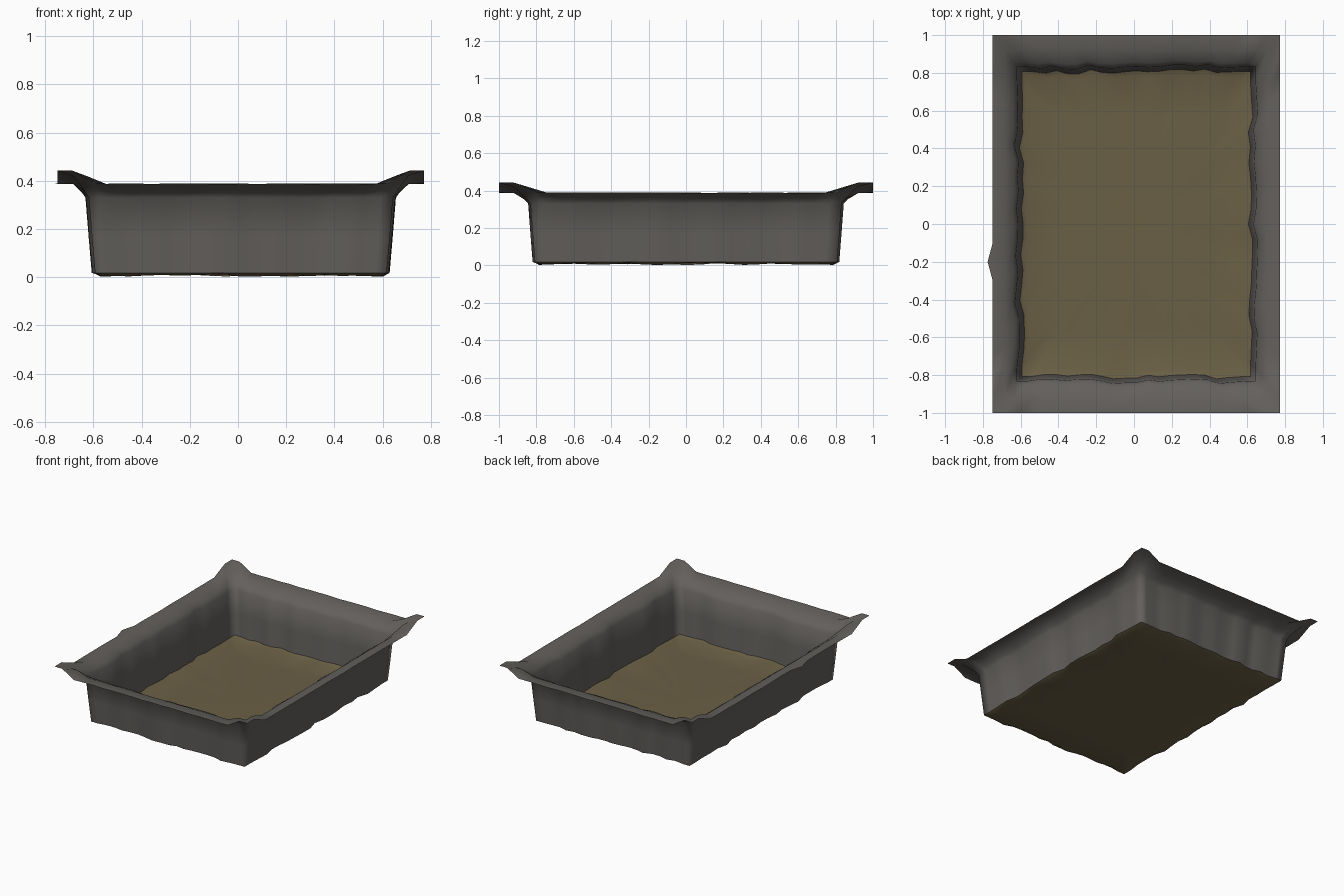
import bpy, bmesh, math, random

if "Cube" in bpy.data.objects:
    bpy.data.objects.remove(bpy.data.objects["Cube"])
random.seed(4)


def material(name, rgb):
    m = bpy.data.materials.new(name)
    m.diffuse_color = (*rgb, 1)
    m.use_nodes = True
    m.node_tree.nodes["Principled BSDF"].inputs["Base Color"].default_value = m.diffuse_color
    return m


grey = material("weathered grey", (0.125, 0.117, 0.108))
brown = material("dull brown", (0.145, 0.116, 0.060))

# Fractions along each side; fine steps allow dents, close steps form the corners
FR = [-1, -0.92] + [i / 10 for i in range(-8, 9)] + [0.92]
CX = 0.012
SIDES = [((0, -1), (1, 0)), ((1, 0), (0, 1)), ((0, 1), (-1, 0)), ((-1, 0), (0, -1))]
dents = [[random.uniform(-1, 1) if abs(f) < 0.85 else 0 for f in FR] for _ in SIDES]


def ring(bm, hx, hy, z, corner_z, wobble=0, zwobble=0, spike=0):
    """One rectangular loop of the tray with hand-beaten dents."""
    out = []
    for s, (n, t) in enumerate(SIDES):
        for k, f in enumerate(FR):
            d = wobble * dents[s][k]
            if abs(f) == 0.8:
                d -= wobble * 0.3
            along = f
            x = n[0] * (hx + d) + t[0] * hx * along
            y = n[1] * (hy + d) + t[1] * hy * along
            zz = corner_z if abs(f) > 0.9 else z + zwobble * random.uniform(-1, 1)
            if spike and s == 3 and f == 0.2:      # bent nick on the left rim
                x -= spike
            out.append(bm.verts.new((x + CX, y, zz)))
    return out


def bridge(bm, a, b):
    n = len(a)
    for i in range(n):
        j = (i + 1) % n
        bm.faces.new((a[i], a[j], b[j], b[i]))


def finish(bm, name, mat):
    me = bpy.data.meshes.new(name)
    bm.to_mesh(me)
    bm.free()
    me.materials.append(mat)
    for p in me.polygons:
        p.use_smooth = True
    ob = bpy.data.objects.new(name, me)
    bpy.context.collection.objects.link(ob)
    return ob


# Walls and flared rim with turned-up corners
bm = bmesh.new()
rings = [
    ring(bm, 0.605, 0.808, 0.018, 0.018, 0.014),
    ring(bm, 0.618, 0.820, 0.17, 0.17, 0.014),
    ring(bm, 0.631, 0.832, 0.33, 0.33, 0.014),
    ring(bm, 0.650, 0.855, 0.352, 0.36, 0.010),
    ring(bm, 0.695, 0.920, 0.386, 0.42, 0.0),
    ring(bm, 0.760, 1.0, 0.388, 0.442, 0.0, 0.002, 0.027),
]
for a, b in zip(rings, rings[1:]):
    bridge(bm, a, b)
finish(bm, "tray_walls_and_rim", grey)

# Slightly uneven floor
bm = bmesh.new()
rings = [
    ring(bm, 0.605, 0.808, 0.018, 0.018, 0.014),
    ring(bm, 0.580, 0.780, 0.008, 0.006, 0.012, 0.006),
    ring(bm, 0.40, 0.56, 0.012, 0.012),
]
for a, b in zip(rings, rings[1:]):
    bridge(bm, b, a)
c = bm.verts.new((CX, 0, 0.012))
last = rings[-1]
for i in range(len(last)):
    bm.faces.new((last[i], last[(i + 1) % len(last)], c))
bmesh.ops.recalc_face_normals(bm, faces=bm.faces)
if sum(f.normal.z for f in bm.faces) < 0:
    bmesh.ops.reverse_faces(bm, faces=bm.faces)
finish(bm, "tray_floor", brown)
